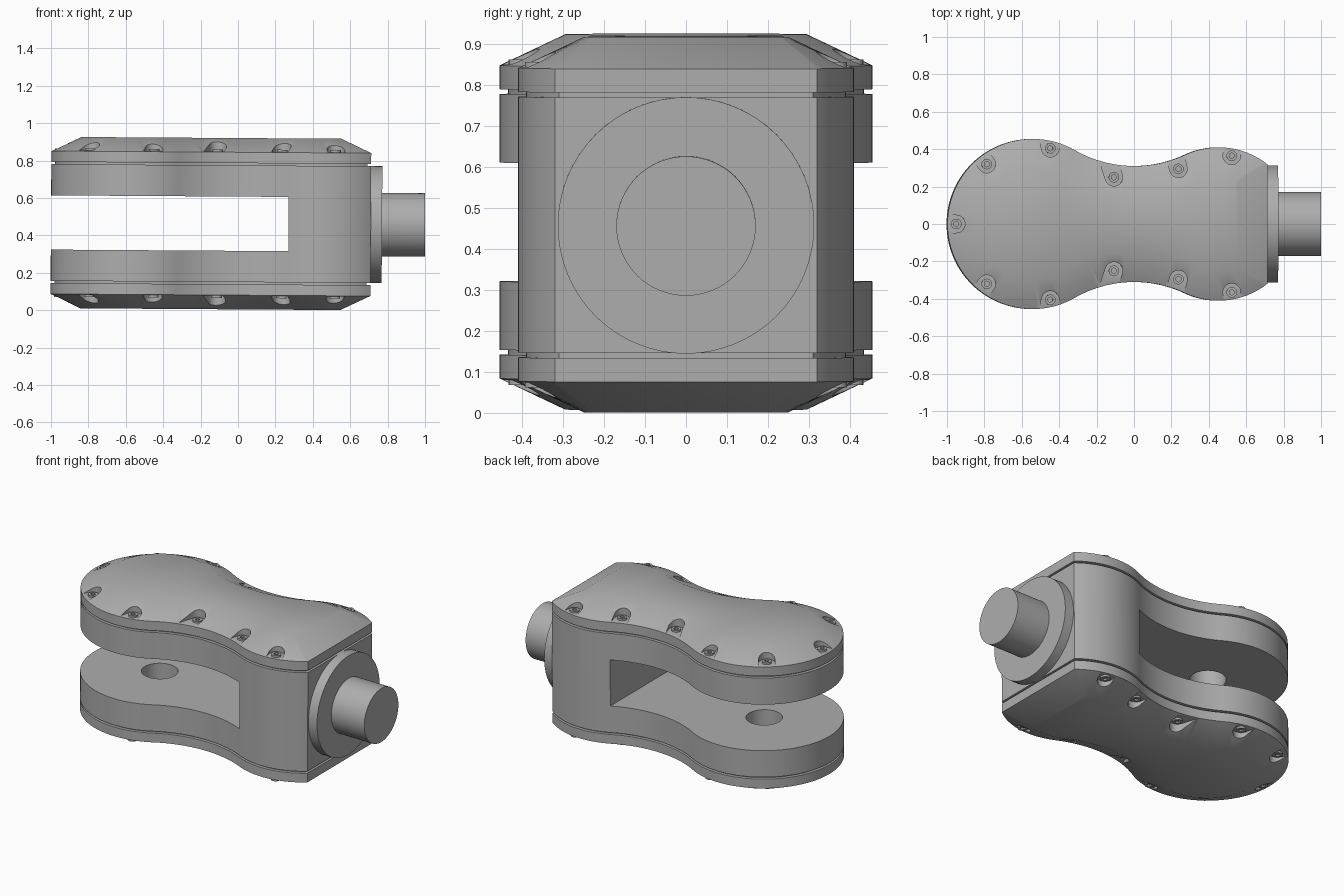
import bpy, bmesh
from math import sin, cos, atan2, acos, sqrt, pi, radians
from mathutils import Matrix

cube = bpy.data.objects.get("Cube")
if cube:
    bpy.data.objects.remove(cube)

metal = bpy.data.materials.new("grey_metal")
metal.use_nodes = True
GREY = (0.42, 0.42, 0.42, 1)
metal.diffuse_color = GREY
metal.node_tree.nodes["Principled BSDF"].inputs["Base Color"].default_value = GREY

# Everything is built around its own mid plane, then placed with a tiny tilt
PLACE = Matrix.Translation((0, 0, 0.4625)) @ Matrix.Rotation(0.0066, 4, 'Y')
LOBE, LOBE_R = (-0.545, 0), 0.455
WAIST, WAIST_R = (0, 0.952), 0.642
HEEL, HEEL_R = (0.45, -0.01), 0.42
END_X = 0.71


def arc(centre, r, a0, a1, n):
    return [(centre[0] + r * cos(a0 + (a1 - a0) * i / n),
             centre[1] + r * sin(a0 + (a1 - a0) * i / n)) for i in range(n + 1)]


def half_outline(inset):
    """Three tangent arcs from the round tip to the flat end."""
    a1 = atan2(WAIST[1] - LOBE[1], WAIST[0] - LOBE[0])
    a2 = atan2(WAIST[1] - HEEL[1], WAIST[0] - HEEL[0])
    a3 = acos((END_X - inset - HEEL[0]) / (HEEL_R - inset))
    pts = arc(LOBE, LOBE_R - inset, pi, a1, 40)
    pts += arc(WAIST, WAIST_R + inset, a1 - pi, a2 - pi, 24)[1:]
    pts += arc(HEEL, HEEL_R - inset, a2, a3, 24)[1:]
    pts[0] = (pts[0][0], 0)
    return pts


def finish(name, bm):
    bmesh.ops.recalc_face_normals(bm, faces=bm.faces)
    mesh = bpy.data.meshes.new(name)
    bm.to_mesh(mesh)
    bm.free()
    mesh.materials.append(metal)
    obj = bpy.data.objects.new(name, mesh)
    bpy.context.collection.objects.link(obj)
    obj.matrix_world = PLACE
    return obj


def smooth(obj):
    bpy.ops.object.select_all(action='DESELECT')
    obj.select_set(True)
    bpy.context.view_layer.objects.active = obj
    bpy.ops.object.shade_smooth_by_angle(angle=radians(30))


def cut(obj, cutter):
    """Subtract the cutter for good and remove it."""
    cutter.hide_render = True
    mod = obj.modifiers.new("cut", 'BOOLEAN')
    mod.operation, mod.solver, mod.object = 'DIFFERENCE', 'EXACT', cutter
    bpy.context.view_layer.update()
    mesh = bpy.data.meshes.new_from_object(
        obj.evaluated_get(bpy.context.evaluated_depsgraph_get()))
    obj.modifiers.clear()
    obj.data = mesh
    bpy.data.objects.remove(cutter)


def slab(name, rings):
    """Closed solid through outline rings given as (inset, z)."""
    bm = bmesh.new()
    loops = []
    for inset, z in rings:
        half = half_outline(inset)
        pts = half + [(x, -y) for x, y in reversed(half[1:])]
        loops.append([bm.verts.new((x, y, z)) for x, y in pts])
    n = len(loops[0])
    for low, high in zip(loops, loops[1:]):
        for i in range(n):
            j = (i + 1) % n
            bm.faces.new((low[i], low[j], high[j], high[i]))
    for loop in (loops[0], loops[-1]):
        bm.faces.new((loop[0], loop[1], loop[-1]))
        for i in range(1, n // 2):
            bm.faces.new((loop[i], loop[i + 1], loop[n - i - 1], loop[n - i]))
    return finish(name, bm)


def add_cylinder(bm, r, x, y, z0, z1, sides):
    bmesh.ops.create_cone(bm, cap_ends=True, segments=sides, radius1=r, radius2=r,
                          depth=abs(z1 - z0),
                          matrix=Matrix.Translation((x, y, (z0 + z1) / 2)))


# Fork body with slot and pin hole
fork = slab("fork_body", [(0, -0.312), (0, 0.312)])
bm = bmesh.new()
bmesh.ops.create_cube(bm, size=1, matrix=Matrix.Translation((-0.465, 0, 0))
                      @ Matrix.Diagonal((1.47, 1.4, 0.29, 1)))
cut(fork, finish("slot_cutter", bm))
bm = bmesh.new()
add_cylinder(bm, 0.105, LOBE[0], 0, -0.5, 0.5, 48)
cut(fork, finish("hole_cutter", bm))
smooth(fork)

# Screw seats: x, y, outward direction in degrees
side_seats = [(-0.79, 0.32, 127), (-0.45, 0.405, 103), (-0.11, 0.25, 108),
              (0.235, 0.295, 105), (0.52, 0.365, 80)]
seats = [(-0.953, 0, 180)] + side_seats + [(x, -y, -a) for x, y, a in side_seats]
SEAT_R, SEAT_Z = 0.047, 0.385

for side, s in (("upper", 1), ("lower", -1)):
    smooth(slab(side + "_seal", [(0.02, s * 0.311), (0.02, s * 0.325)]))
    lid = slab(side + "_lid", [(0, s * 0.324), (0, s * 0.382), (0.16, s * 0.458)])

    # Round-ended pockets open toward the rim
    bm = bmesh.new()
    for x, y, deg in seats:
        a = radians(deg)
        pts = arc((x, y), SEAT_R, a + pi / 2, a + 3 * pi / 2, 16)
        pts += [(px + 0.2 * cos(a), py + 0.2 * sin(a)) for px, py in (pts[-1], pts[0])]
        base = bm.faces.new([bm.verts.new((px, py, s * SEAT_Z)) for px, py in pts])
        new = bmesh.ops.extrude_face_region(bm, geom=[base])["geom"]
        bmesh.ops.translate(bm, vec=(0, 0, s * 0.2),
                            verts=[v for v in new if isinstance(v, bmesh.types.BMVert)])
    cut(lid, finish("pocket_cutter", bm))
    smooth(lid)

    # Socket head screws
    bm, sockets = bmesh.new(), bmesh.new()
    for x, y, deg in seats:
        add_cylinder(bm, 0.028, x, y, s * (SEAT_Z - 0.01), s * (SEAT_Z + 0.012), 20)
        add_cylinder(sockets, 0.015, x, y, s * (SEAT_Z + 0.002), s * (SEAT_Z + 0.03), 6)
    screws = finish(side + "_screws", bm)
    cut(screws, finish("socket_cutter", sockets))
    smooth(screws)

# Flange and shaft on the flat end
for name, r, x0, x1 in (("flange", 0.313, 0.70, 0.77), ("shaft", 0.17, 0.76, 1.0)):
    bm = bmesh.new()
    add_cylinder(bm, r, 0, 0, x0, x1, 64)
    bmesh.ops.rotate(bm, verts=bm.verts, matrix=Matrix.Rotation(pi / 2, 3, 'Y'))
    smooth(finish(name, bm))
